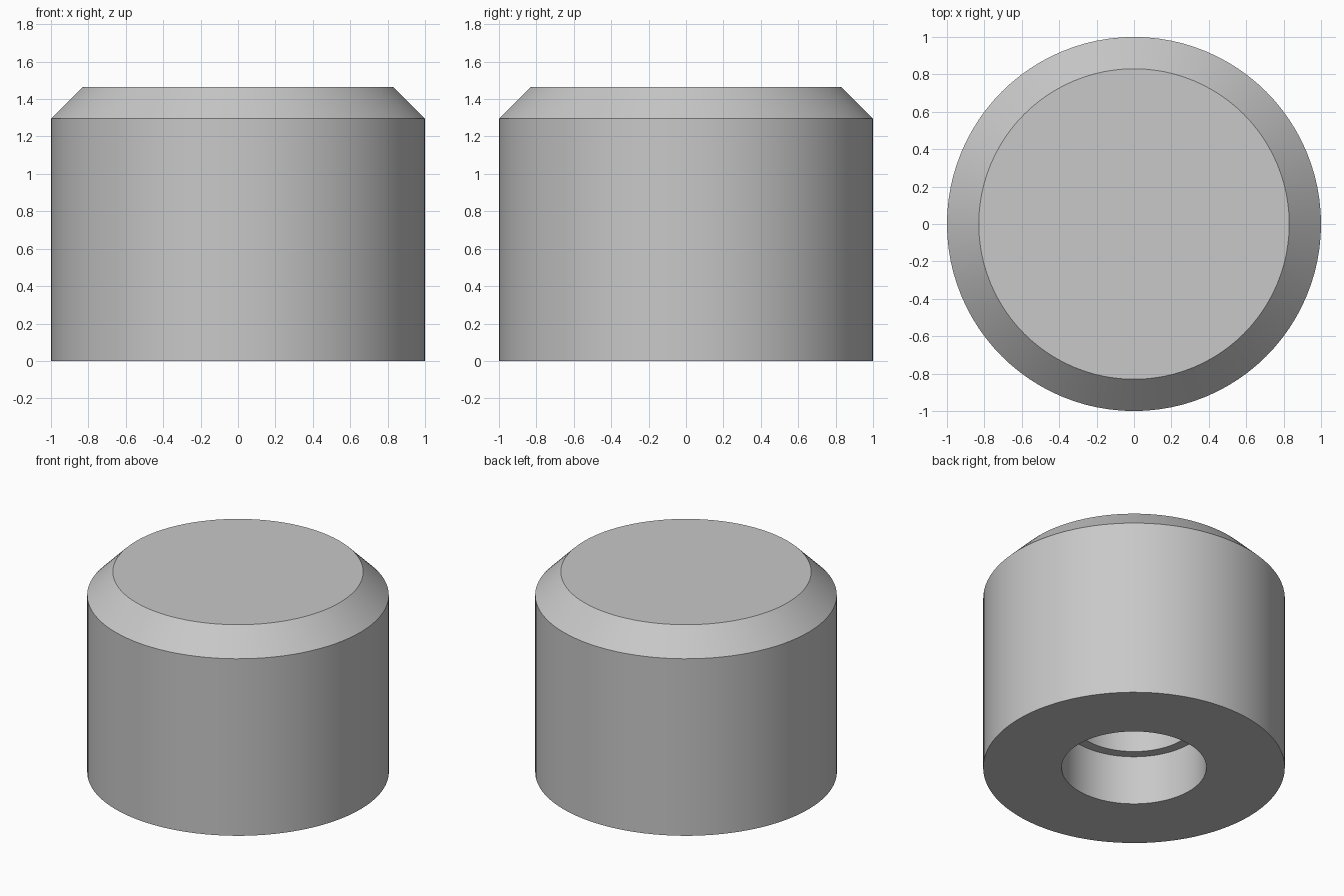
import bpy
import bmesh
import math

cube = bpy.data.objects.get("Cube")
if cube:
    bpy.data.objects.remove(cube, do_unlink=True)

# Plain grey material
GREY = (0.58, 0.58, 0.58, 1)
grey = bpy.data.materials.new("light grey")
grey.use_nodes = True
grey.diffuse_color = GREY
grey.node_tree.nodes["Principled BSDF"].inputs["Base Color"].default_value = GREY


def lathe(name, profile, segments, material):
    """Revolve (radius, z) points around z; zero-radius ends become flat caps."""
    bm = bmesh.new()
    verts = [bm.verts.new((r, 0, z)) for r, z in profile]
    edges = [bm.edges.new(pair) for pair in zip(verts, verts[1:])]
    bmesh.ops.spin(bm, geom=verts + edges, cent=(0, 0, 0), axis=(0, 0, 1),
                   angle=math.tau, steps=segments, use_duplicate=False)
    bmesh.ops.remove_doubles(bm, verts=bm.verts, dist=0.0001)
    bmesh.ops.recalc_face_normals(bm, faces=bm.faces)
    mesh = bpy.data.meshes.new(name)
    bm.to_mesh(mesh)
    bm.free()
    mesh.materials.append(material)
    obj = bpy.data.objects.new(name, mesh)
    bpy.context.collection.objects.link(obj)
    bpy.ops.object.select_all(action="DESELECT")
    obj.select_set(True)
    bpy.context.view_layer.objects.active = obj
    bpy.ops.object.shade_smooth_by_angle(angle=math.radians(30))
    return obj


# Chamfered cap with a stepped blind bore in its underside
cap_profile = [
    (0, 1.465), (0.83, 1.465),     # flat top
    (1, 1.295), (1, 0),            # chamfer and outer wall
    (0.48, 0), (0.48, 0.36),       # wide mouth of the bore
    (0.41, 0.36), (0.41, 1.0),     # shoulder and narrow bore
    (0, 1.0),                      # bore end
]
lathe("chamfered_cap", cap_profile, 96, grey)
